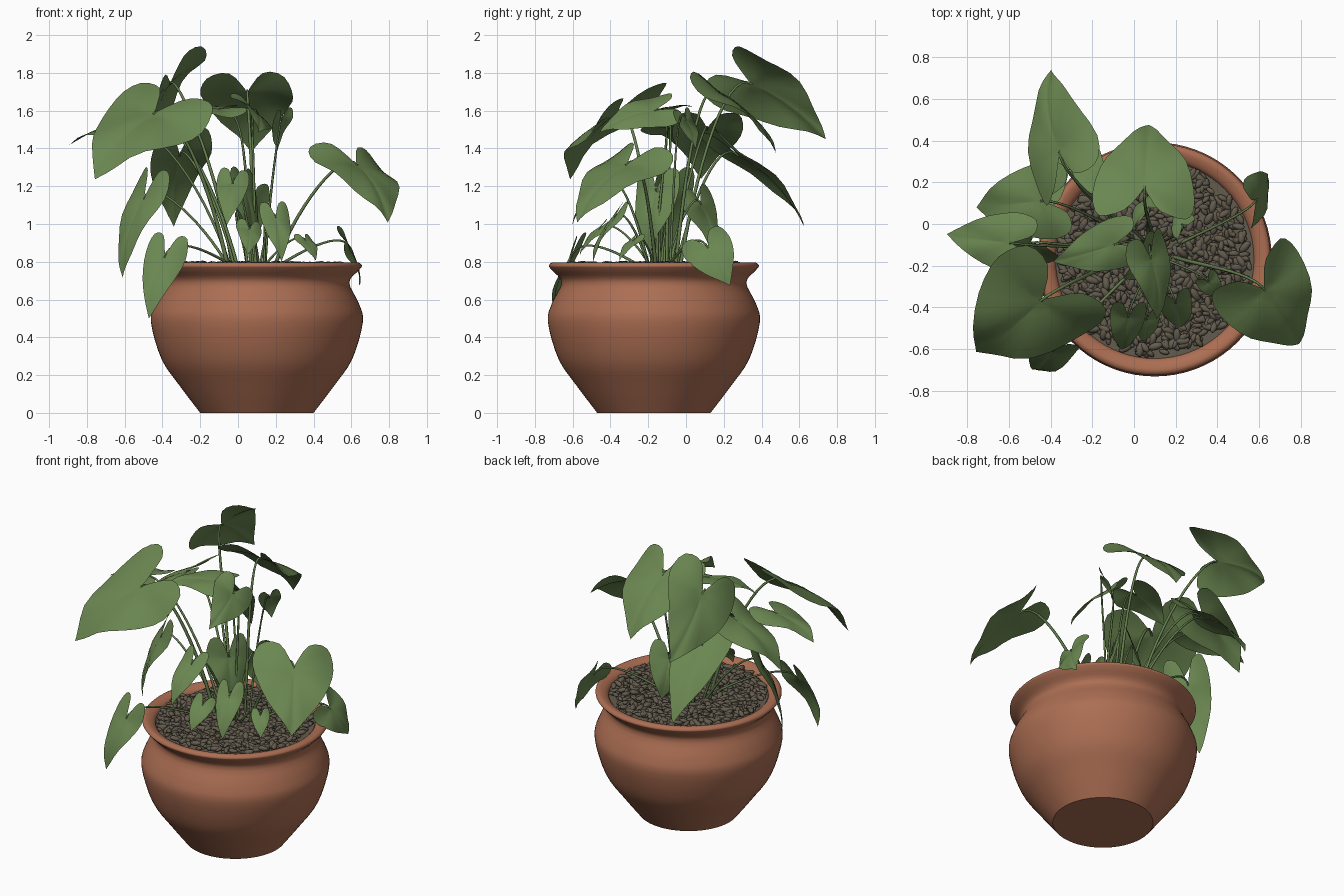
import bpy, bmesh, math, random
from mathutils import Vector, Matrix, Euler

if "Cube" in bpy.data.objects:
    bpy.data.objects.remove(bpy.data.objects["Cube"])

random.seed(4)
CX, CY = 0.10, -0.17          # pot axis


def material(name, rgb):
    m = bpy.data.materials.new(name)
    m.diffuse_color = (*rgb, 1)
    m.use_nodes = True
    m.node_tree.nodes["Principled BSDF"].inputs["Base Color"].default_value = m.diffuse_color
    return m


TERRACOTTA = material("terracotta", (0.41, 0.155, 0.085))
LEAF = material("leaf green", (0.145, 0.24, 0.082))
STEM = material("stem green", (0.13, 0.21, 0.075))
PEBBLE = material("dark pebble", (0.125, 0.105, 0.075))


def make(name, verts, faces, mat, angle=None):
    me = bpy.data.meshes.new(name)
    me.from_pydata(verts, [], faces)
    me.materials.append(mat)
    me.polygons.foreach_set("use_smooth", [True] * len(me.polygons))
    ob = bpy.data.objects.new(name, me)
    bpy.context.collection.objects.link(ob)
    if angle:
        bpy.ops.object.select_all(action='DESELECT')
        ob.select_set(True)
        bpy.context.view_layer.objects.active = ob
        bpy.ops.object.shade_smooth_by_angle(angle=math.radians(angle))
    return ob


def spline(points, steps):
    # Smooth curve through a few 2D points
    pts = [Vector(p) for p in points]
    out = []
    for i in range(len(pts) - 1):
        a, b, c, d = pts[max(i - 1, 0)], pts[i], pts[i + 1], pts[min(i + 2, len(pts) - 1)]
        for k in range(steps):
            t = k / steps
            out.append(0.5 * (2*b + (c - a)*t + (2*a - 5*b + 4*c - d)*t*t + (3*b - a - 3*c + d)*t**3))
    return out + [pts[-1]]


def lathe(name, profile, mat, seg=72):
    verts, faces = [], []
    for r, z in profile:
        for i in range(seg):
            a = 2 * math.pi * i / seg
            verts.append((CX + r * math.cos(a), CY + r * math.sin(a), z))
    for k in range(len(profile) - 1):
        for i in range(seg):
            j = (i + 1) % seg
            faces.append((k * seg + i, k * seg + j, (k + 1) * seg + j, (k + 1) * seg + i))
    faces.append(tuple(reversed(range(seg))))
    faces.append(tuple(range((len(profile) - 1) * seg, len(profile) * seg)))
    return make(name, verts, faces, mat, 40)


# Pot: belly, neck and flared rim, then the inner wall
lathe("pot", spline([(.30, 0), (.41, .145), (.505, .285), (.561, .48), (.54, .58), (.489, .69),
                     (.54, .755), (.556, .78), (.53, .797), (.48, .77), (.47, .70)], 4), TERRACOTTA)
lathe("soil", [(0.476, 0.74), (0.476, 0.762)], PEBBLE)

# Pebbles scattered over the soil
bm = bmesh.new()
for _ in range(1100):
    r, a = 0.455 * math.sqrt(random.random()), random.uniform(0, 2 * math.pi)
    s = random.uniform(0.85, 1.35)
    mat = (Matrix.Translation((CX + r * math.cos(a), CY + r * math.sin(a), random.uniform(0.763, 0.788)))
           @ Euler((random.uniform(-.3, .3), random.uniform(-.35, .35), random.uniform(0, 6.28))).to_matrix().to_4x4()
           @ Matrix.Diagonal((0.028 * s, 0.014 * s, 0.012 * s, 1)))
    bmesh.ops.create_icosphere(bm, subdivisions=2, radius=1, matrix=mat)
me = bpy.data.meshes.new("pebbles")
bm.to_mesh(me)
bm.free()
me.materials.append(PEBBLE)
me.polygons.foreach_set("use_smooth", [True] * len(me.polygons))
bpy.context.collection.objects.link(bpy.data.objects.new("pebbles", me))

# Heart-shaped half outline (across, along) from tip to notch, mirrored
HALF = spline([(0, 1.03), (.28, .82), (.77, .40), (1, -.06), (.84, -.39), (.36, -.38), (.04, -.08)], 3)
OUTLINE = [(-v, u) for v, u in reversed(HALF[1:])] + [(v, u) for v, u in HALF]
RINGS = 5


def leaf(name, base, tip, roll, ratio):
    # Heart leaf from stem joint to tip, rolled about its midrib
    along = tip - base
    length = along.length
    width = ratio * length
    along.normalize()
    flat = along.cross(Vector((0, 0, 1))).normalized()
    side = Matrix.Rotation(math.radians(-roll), 3, along) @ flat
    if side.z * roll < 0:
        side = Matrix.Rotation(math.radians(roll), 3, along) @ flat
    up = side.cross(along)
    phase = random.uniform(0, 6.28)

    def point(v, u):
        h = 0.35 * length * u * (1 - u) * (1 if u > 0 else 0.2)           # arch
        h += width * (0.07 * abs(v) - 0.15 * v * v)                       # midrib crease, drooping sides
        h += 0.04 * width * (v*v + u*u) * math.sin(5 * math.atan2(v, u) + phase) * min(1, 3 * abs(v))
        return base + along * (u * length) + side * (v * width / 2) + up * h

    n = len(OUTLINE)
    verts, faces = [point(0, 0)], []
    for k in range(1, RINGS + 1):
        verts += [point(v * k / RINGS, u * k / RINGS) for v, u in OUTLINE]
    for i in range(n - 1):
        faces.append((0, 2 + i, 1 + i))
        for k in range(RINGS - 1):
            a = 1 + k * n + i
            faces.append((a, a + 1, a + n + 1, a + n))
    make(name, verts, faces, LEAF)
    return along, width


stem_verts, stem_faces = [], []


def stem(root, base, along, radius):
    # Tapered tube that rises from the soil and bends into the leaf
    p0, p3 = Vector(root), Vector(base)
    d = p3 - p0
    p1 = p0 + Vector((d.x * .25, d.y * .25, max(d.z * .6, .07)))
    p2 = p3 - along * min(.16, d.length * .3)
    steps, sides = 14, 6
    pts = [(1-t)**3 * p0 + 3*t*(1-t)**2 * p1 + 3*t*t*(1-t) * p2 + t**3 * p3
           for t in (i / steps for i in range(steps + 1))]
    start = len(stem_verts)
    for i, p in enumerate(pts):
        q = (pts[min(i + 1, steps)] - pts[max(i - 1, 0)]).to_track_quat('Z', 'Y')
        r = radius * (1.25 - 0.55 * i / steps)
        for s in range(sides):
            a = 2 * math.pi * s / sides
            stem_verts.append(p + q @ Vector((r * math.cos(a), r * math.sin(a), 0)))
    for i in range(steps):
        for s in range(sides):
            a, b = start + i * sides + s, start + i * sides + (s + 1) % sides
            stem_faces.append((a, b, b + sides, a + sides))


def grow(name, ratio, leaves):
    for k, (base, tip, roll) in enumerate(leaves):
        along, width = leaf(f"{name}_{k + 1}", Vector(base), Vector(tip), roll, ratio)
        root = (0.07 + 0.22 * base[0] + random.uniform(-.03, .03),
                -0.11 + 0.16 * base[1] + random.uniform(-.03, .03), 0.76)
        stem(root, base, along, 0.005 + 0.007 * width)


# Leaves by shape: stem joint, tip, roll in degrees
grow("broad_leaf", 1.18, [
    ((-.45, -.37, 1.58), (-.75, -.61, 1.25), 20),
    ((.63, -.32, 1.31), (.79, -.57, 1.02), 9),
    ((.05, .18, 1.69), (.07, .47, 1.39), 0),
    ((.59, .12, .87), (.64, .23, .68), -60)])
grow("heart_leaf", 0.96, [
    ((-.36, .35, 1.74), (-.40, .73, 1.46), 48),
    ((-.60, -.09, 1.51), (-.89, -.05, 1.42), 5),
    ((-.45, .11, 1.50), (-.75, .08, 1.25), 0),
    ((.07, .08, 1.10), (.08, .14, .86), 50)])
grow("small_leaf", 0.85, [
    ((.08, -.17, 1.60), (.11, -.45, 1.49), 42),
    ((-.10, -.10, 1.61), (-.38, -.18, 1.55), 10),
    ((.23, 0, 1.55), (.21, .05, 1.40), 24),
    ((.06, -.46, .97), (.05, -.56, .84), 20),
    ((.36, -.28, .91), (.41, -.35, .81), 0),
    ((.04, -.16, 1.17), (.06, -.19, .86), 27)])
grow("long_leaf", 0.66, [
    ((-.31, .28, 1.36), (-.34, .62, 1.0), 12),
    ((-.39, -.61, .82), (-.47, -.70, .51), 27),
    ((-.50, -.09, 1.13), (-.61, -.12, .73), 22),
    ((-.03, -.45, 1.21), (-.06, -.60, 1.0), 10),
    ((.20, -.38, 1.03), (.23, -.49, .81), 0)])

# Bare young shoots among the stems
for i in range(3):
    a = i * 2.1
    c, s = math.cos(a), math.sin(a)
    stem((0.08 + 0.06 * c, -0.13 + 0.06 * s, 0.76), (0.04 + 0.1 * c, -0.11 + 0.1 * s, 1 + 0.06 * i),
         Vector((0, 0, 1)), 0.007)
make("stems", stem_verts, stem_faces, STEM)
